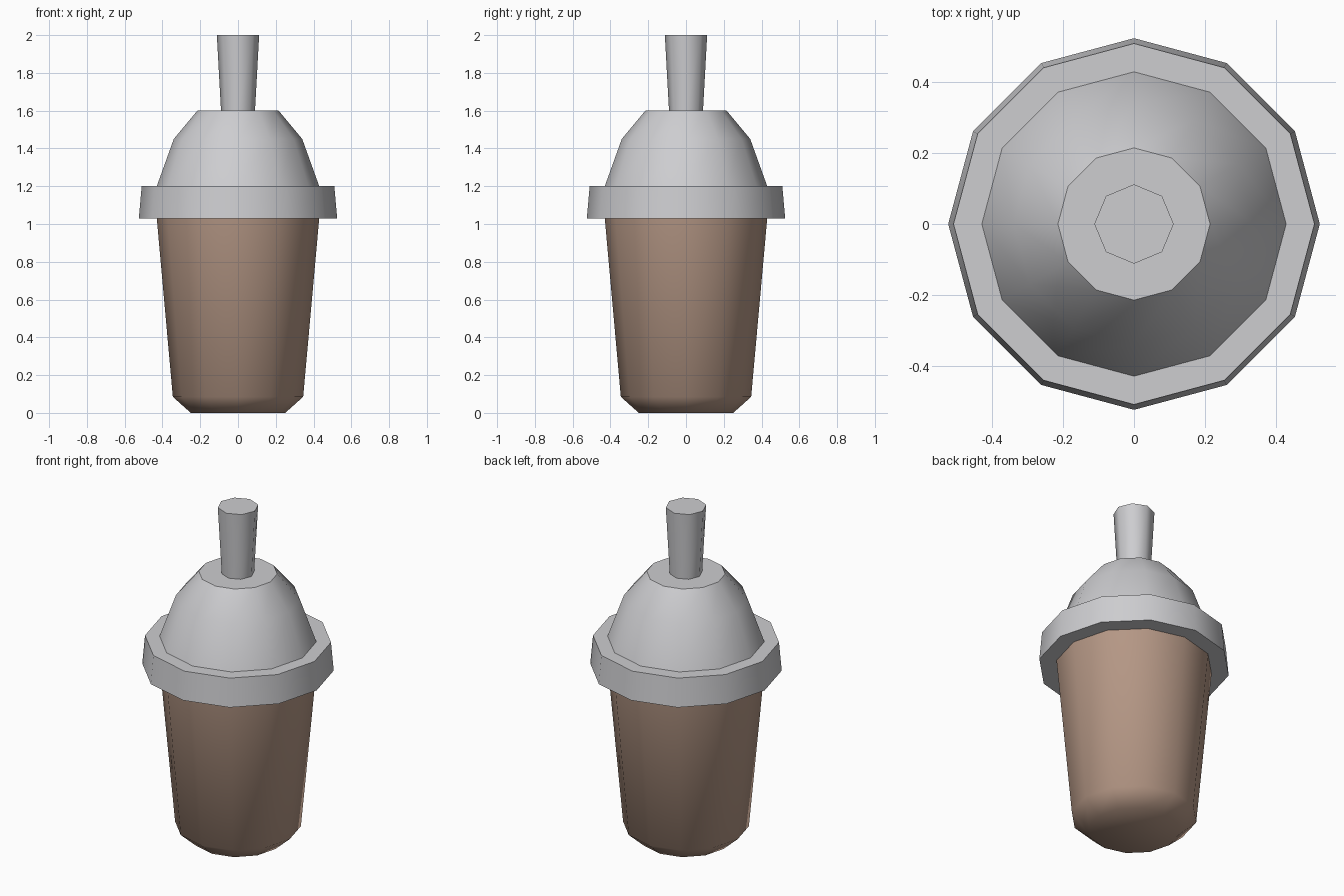
import bpy
import bmesh
from math import cos, sin, pi, radians

cube = bpy.data.objects.get("Cube")
if cube:
    bpy.data.objects.remove(cube, do_unlink=True)


def material(name, colour):
    mat = bpy.data.materials.new(name)
    mat.use_nodes = True
    mat.diffuse_color = (*colour, 1)
    mat.node_tree.nodes["Principled BSDF"].inputs["Base Color"].default_value = (*colour, 1)
    return mat


def lathe(name, profile, sides, mat):
    """Turn a (radius, height) profile, bottom to top, into a capped solid."""
    bm = bmesh.new()
    rings = [[bm.verts.new((r * cos(2 * pi * i / sides), r * sin(2 * pi * i / sides), z))
              for i in range(sides)] for r, z in profile]
    for low, high in zip(rings, rings[1:]):
        for i in range(sides):
            j = (i + 1) % sides
            bm.faces.new((low[i], low[j], high[j], high[i]))
    bm.faces.new(rings[0][::-1])
    bm.faces.new(rings[-1])
    mesh = bpy.data.meshes.new(name)
    bm.to_mesh(mesh)
    bm.free()
    mesh.materials.append(mat)
    obj = bpy.data.objects.new(name, mesh)
    bpy.context.collection.objects.link(obj)
    bpy.ops.object.select_all(action='DESELECT')
    obj.select_set(True)
    bpy.context.view_layer.objects.active = obj
    bpy.ops.object.shade_smooth_by_angle(angle=radians(47))
    return obj


brown = material("milky brown", (0.46, 0.31, 0.235))
grey = material("pale grey", (0.61, 0.61, 0.63))

# Tapered cup with a chamfered base
lathe("cup", [(0.25, 0), (0.345, 0.085), (0.43, 1.03)], 12, brown)

# Flared rim and domed cap
lathe("lid", [(0.525, 1.03), (0.51, 1.2), (0.43, 1.2), (0.34, 1.45), (0.215, 1.6)], 12, grey)

# Straw, widening toward the top
lathe("straw", [(0.09, 1.6), (0.112, 2.0)], 8, grey)
